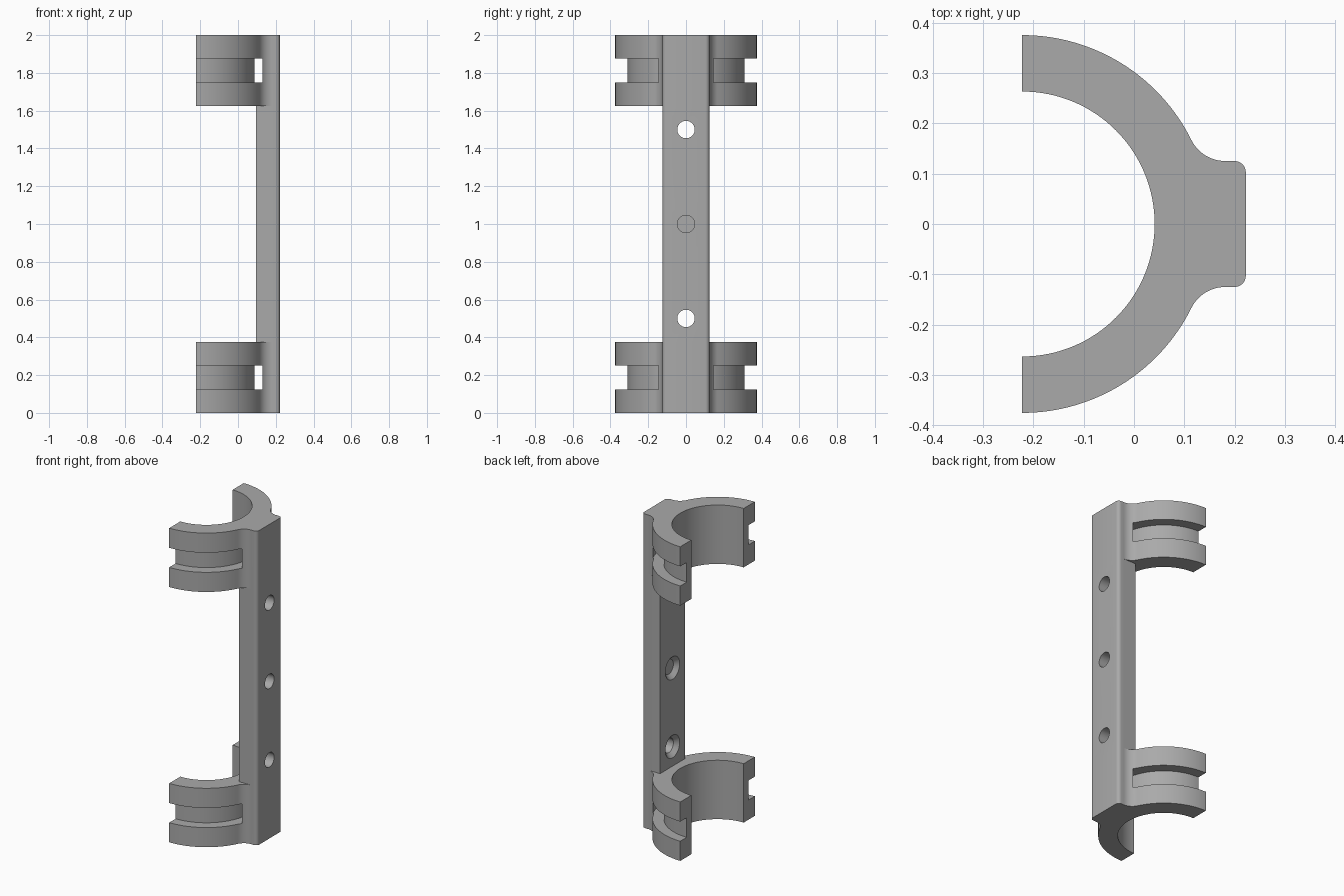
import bpy, bmesh
from math import sin, cos, pi, sqrt, atan2
from mathutils import Matrix

if "Cube" in bpy.data.objects:
    bpy.data.objects.remove(bpy.data.objects["Cube"], do_unlink=True)

CX = -0.222                                  # centre of the clip rings
R_IN, R_CORE, R_OUT = 0.263, 0.31, 0.375
FRONT, BACK, HALF_W = 0.222, 0.095, 0.125    # mounting bar
CORNER, FILLET = 0.022, 0.075
CLIP_H, HEIGHT = 0.375, 2.0

grey = bpy.data.materials.new("plain grey")
grey.use_nodes = True
colour = (0.4, 0.4, 0.4, 1)
grey.diffuse_color = colour
grey.node_tree.nodes["Principled BSDF"].inputs["Base Color"].default_value = colour


def arc(x, y, r, a0, a1, n):
    return [(x + r * cos(a0 + (a1 - a0) * i / n),
             y + r * sin(a0 + (a1 - a0) * i / n)) for i in range(n + 1)]


def finish(bm, name):
    bmesh.ops.recalc_face_normals(bm, faces=bm.faces)
    me = bpy.data.meshes.new(name)
    bm.to_mesh(me)
    bm.free()
    me.materials.append(grey)
    ob = bpy.data.objects.new(name, me)
    bpy.context.collection.objects.link(ob)
    return ob


def prism(name, points, z0, z1):
    bm = bmesh.new()
    face = bm.faces.new([bm.verts.new((x, y, z0)) for x, y in points])
    new = bmesh.ops.extrude_face_region(bm, geom=[face])["geom"]
    bmesh.ops.translate(bm, vec=(0, 0, z1 - z0),
                        verts=[v for v in new if isinstance(v, bmesh.types.BMVert)])
    return finish(bm, name)


def cone(name, r0, r1, x0, x1, z):
    bm = bmesh.new()
    bmesh.ops.create_cone(bm, cap_ends=True, segments=40, radius1=r0, radius2=r1,
                          depth=x1 - x0, matrix=Matrix.Translation(((x0 + x1) / 2, 0, z))
                          @ Matrix.Rotation(pi / 2, 4, "Y"))
    return finish(bm, name)


def combine(target, other, operation):
    mod = target.modifiers.new(operation.lower(), "BOOLEAN")
    mod.operation, mod.object, mod.solver = operation, other, "EXACT"
    bpy.context.view_layer.objects.active = target
    bpy.ops.object.modifier_apply(modifier=mod.name)
    bpy.data.objects.remove(other, do_unlink=True)


# Clip outline: half ring blended into the bar
reach = R_OUT + FILLET
side = HALF_W + FILLET
fx = CX + sqrt(reach ** 2 - side ** 2)
meet = atan2(side, fx - CX)
corner = arc(FRONT - CORNER, HALF_W - CORNER, CORNER, pi / 2, 0, 6)
upper = (arc(CX, 0, R_OUT, pi / 2, meet, 32)
         + arc(fx, side, FILLET, pi + meet, 1.5 * pi, 12)[1:] + corner)
outline = (upper + [(x, -y) for x, y in reversed(upper)]
           + arc(CX, 0, R_IN, -pi / 2, pi / 2, 64))

# Groove outline: runs around the ring and behind the bar
groove = arc(CX, 0, R_OUT + 0.006, 0.6 * pi, -0.6 * pi, 80) \
    + arc(CX, 0, R_CORE, -0.6 * pi, 0.6 * pi, 80)

# Mounting bar with rounded outer corners
body = prism("clip_bracket", [(BACK, HALF_W)] + corner
             + [(x, -y) for x, y in reversed(corner)] + [(BACK, -HALF_W)],
             CLIP_H, HEIGHT - CLIP_H)

# Countersunk screw holes
for z in (0.5, 1.0, 1.5):
    combine(body, cone("screw_hole", 0.046, 0.046, 0, 0.3, z), "DIFFERENCE")
    combine(body, cone("countersink", 0.077, 0.046, BACK - 0.005, BACK + 0.026, z),
            "DIFFERENCE")

# Grooved clips at both ends
for z in (0, HEIGHT - CLIP_H):
    clip = prism("clip", outline, z, z + CLIP_H)
    combine(clip, prism("groove", groove, z + 0.125, z + 0.25), "DIFFERENCE")
    combine(body, clip, "UNION")

bpy.ops.object.select_all(action="DESELECT")
body.select_set(True)
bpy.context.view_layer.objects.active = body
bpy.ops.object.shade_smooth_by_angle(angle=0.5)
